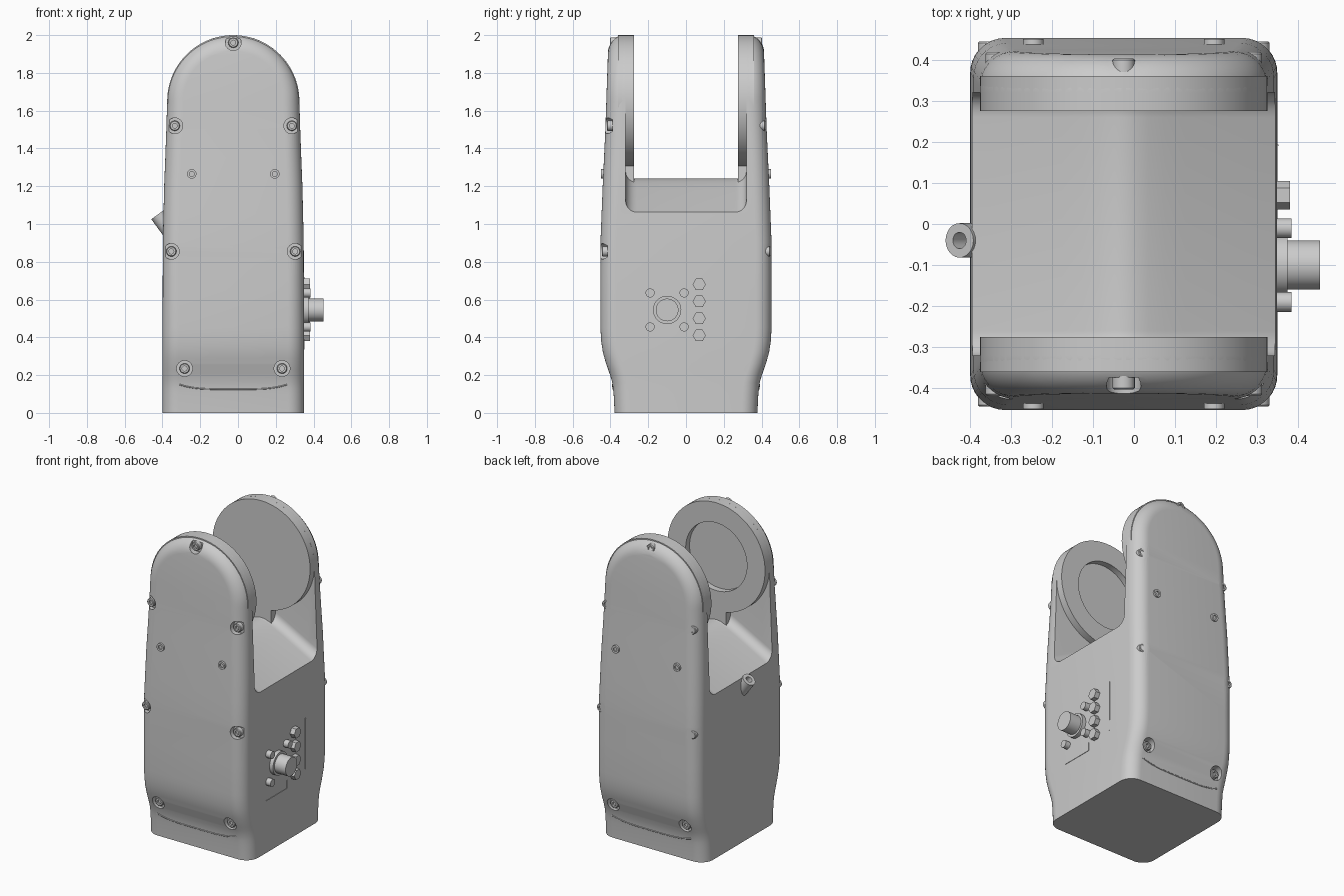
import bpy, bmesh, math
from mathutils import Vector

if bpy.data.objects.get("Cube"):
    bpy.data.objects.remove(bpy.data.objects["Cube"])

grey = bpy.data.materials.new("housing grey")
grey.use_nodes = True
GREY = (0.6, 0.6, 0.6, 1)
grey.diffuse_color = GREY
grey.node_tree.nodes["Principled BSDF"].inputs["Base Color"].default_value = GREY

CX = -0.025           # middle of the housing in x
PIVOT, R = 1.65, 0.35  # arch centre height and radius


def make(name, bm):
    bmesh.ops.recalc_face_normals(bm, faces=bm.faces)
    mesh = bpy.data.meshes.new(name)
    bm.to_mesh(mesh)
    bm.free()
    mesh.materials.append(grey)
    ob = bpy.data.objects.new(name, mesh)
    bpy.context.collection.objects.link(ob)
    return ob


def activate(ob):
    bpy.ops.object.select_all(action='DESELECT')
    ob.select_set(True)
    bpy.context.view_layer.objects.active = ob


def smooth(ob):
    activate(ob)
    bpy.ops.object.shade_smooth_by_angle(angle=math.radians(35))
    return ob


def loft(name, rings):
    bm = bmesh.new()
    rows = [[bm.verts.new(p) for p in ring] for ring in rings]
    n = len(rows[0])
    for a, b in zip(rows, rows[1:]):
        for i in range(n):
            j = (i + 1) % n
            bm.faces.new((a[i], a[j], b[j], b[i]))
    bm.faces.new(rows[0])
    bm.faces.new(rows[-1])
    return make(name, bm)


def lathe(name, profile, origin, axis, segs=24):
    """Spin (radius, height) points round an axis; zero-radius ends close it."""
    bm = bmesh.new()
    verts = [bm.verts.new((r, 0, h)) for r, h in profile]
    edges = [bm.edges.new(e) for e in zip(verts, verts[1:])]
    bmesh.ops.spin(bm, geom=verts + edges, cent=(0, 0, 0), axis=(0, 0, 1),
                   angle=2 * math.pi, steps=segs)
    bmesh.ops.remove_doubles(bm, verts=bm.verts, dist=1e-5)
    turn = Vector(axis).normalized().to_track_quat('Z', 'Y').to_matrix()
    for v in bm.verts:
        v.co = turn @ v.co + Vector(origin)
    return smooth(make(name, bm))


def rod(name, r, length, origin, axis, segs=24):
    return lathe(name, [(0, 0), (r, 0), (r, length), (0, length)], origin, axis, segs)


def box(name, lo, hi):
    bm = bmesh.new()
    bmesh.ops.create_cube(bm, size=1)
    for v in bm.verts:
        v.co = [l + (h - l) * (c + 0.5) for l, h, c in zip(lo, hi, v.co)]
    return make(name, bm)


def lerp(table, z):
    for (z0, v0), (z1, v1) in zip(table, table[1:]):
        if z <= z1:
            return v0 + (v1 - v0) * (z - z0) / (z1 - z0)
    return table[-1][1]


# Half depth and half width of the housing by height
DEPTH = [(0, .378), (.1, .383), (.16, .39), (.2, .402), (.26, .423), (.32, .44),
         (.38, .449), (.45, .453), (.9, .453), (1.2, .441), (1.5, .427), (2, .41)]
WIDTH = [(0, .375), (.9, .373), (1.2, .366), (1.45, .356), (PIVOT, R)]


def ring(z, fillet=0.085, steps=9):
    b, h = lerp(DEPTH, z), z - PIVOT
    limit = math.pi / 2
    if h > 0 and R - h < fillet:
        limit = math.acos(1 - (R - h) / fillet)
    quarter = []
    for i in range(steps + 1):
        t = limit * i / steps
        inset = fillet * (1 - math.cos(t))
        if h > 0:
            x = math.sqrt(max((R - inset) ** 2 - h * h, 1e-7))
        else:
            x = lerp(WIDTH, z) - inset
        quarter.append((x, b - fillet * (1 - math.sin(t))))
    half = quarter + [(-x, y) for x, y in reversed(quarter)]
    return [(CX + x, y, z) for x, y in half] + [(CX + x, -y, z) for x, y in reversed(half)]


# Housing shell with two arched arms
heights = sorted({z for z, _ in DEPTH[:-1]} | {.13, .23, .29, .35, .415, .65, 1.05, 1.35, 1.6})
heights += [PIVOT + R * math.sin(math.radians(a)) for a in range(0, 87, 4)] + [PIVOT + R * .9993]
housing = loft("housing", [ring(z) for z in heights])


# Yoke opening with a ridged floor and filleted sides
def gap_section(x, r=0.06, wall=0.32):
    u = x - CX
    floor = 1.24 - 0.55 * (math.hypot(u, 0.05) - 0.05)
    side = [(wall, 2.3)]
    for i in range(7):
        t = math.pi / 2 * i / 6
        side.append((wall - r + r * math.cos(t), floor + r - r * math.sin(t)))
    return [(x, y, z) for y, z in side] + [(x, -y, z) for y, z in reversed(side)]


cutters = [loft("gap_cutter", [gap_section(CX + u / 100) for u in
                               (-60, -30, -15, -10, -6, -3, 0, 3, 6, 10, 15, 30, 60)])]
cutters.append(rod("base_opening_cutter", 0.265, 0.2, (CX, 0, -0.1), (0, 0, 1), 48))
cutters.append(rod("base_pin_cutter", 0.018, 0.1, (0.3, -0.32, -0.05), (0, 0, 1)))

# Screws in open pockets, and small bosses, on both faces
SCREWS = [(0, 1.96)] + [(s * x, z) for s in (-1, 1)
                        for x, z in ((.31, 1.52), (.328, .855), (.258, .235))]
for face, s in (("front", -1), ("back", 1)):
    for dx, z in SCREWS:
        seat = lerp(DEPTH, z) - 0.038
        cutters.append(rod("pocket_cutter", 0.042, 0.2, (CX + dx, s * seat, z), (0, s, 0)))
        lathe(face + "_screw", [(0, -.01), (.027, -.01), (.027, .026), (.023, .03),
                                (.013, .03), (.013, .018), (0, .018)],
              (CX + dx, s * seat, z), (0, s, 0))
    for dx in (-0.22, 0.22):
        lathe(face + "_boss", [(0, -.02), (.025, -.02), (.025, .012), (.013, .012),
                               (.013, .004), (0, .004)],
              (CX + dx, s * 0.438, 1.265), (0, s, 0))

for c in cutters:
    c.hide_render = True
    mod = housing.modifiers.new("cut", 'BOOLEAN')
    mod.operation, mod.solver, mod.object = 'DIFFERENCE', 'EXACT', c
    activate(housing)
    bpy.ops.object.modifier_apply(modifier=mod.name)
for c in cutters:
    bpy.data.objects.remove(c)
smooth(housing)

# Pivot discs inside the arms; the front one has a round recess
lathe("back_pivot_disc", [(0, 0), (R, 0), (R, .085), (0, .085)],
      (CX, 0.36, PIVOT), (0, -1, 0), 72)
lathe("front_pivot_disc", [(0, 0), (R, 0), (R, .085), (.22, .085), (.22, .045), (0, .045)],
      (CX, -0.36, PIVOT), (0, 1, 0), 72)

# Necks joining the discs to the ridge of the floor
for face, s in (("front", -1), ("back", 1)):
    y0, y1 = sorted((s * 0.276, s * 0.34))
    box(face + "_disc_neck", (CX - 0.07, y0, 1.17), (CX + 0.07, y1, 1.34))

# Curved seam low on each face
for face, s in (("front", -1), ("back", 1)):
    curve = bpy.data.curves.new(face + "_seam", 'CURVE')
    curve.dimensions, curve.bevel_depth, curve.bevel_resolution = '3D', 0.004, 1
    line = curve.splines.new('POLY')
    line.points.add(16)
    for i, p in enumerate(line.points):
        u = i / 8 - 1
        z = 0.125 + 0.025 * u ** 4
        p.co = (CX + 0.285 * u, s * (lerp(DEPTH, z) - 0.001), z, 1)
    curve.materials.append(grey)
    bpy.context.collection.objects.link(bpy.data.objects.new(face + "_seam", curve))

# Control knob, studs and hex buttons on the left side
SIDE, KY, KZ = 0.34, -0.1, 0.545
lathe("control_knob", [(0, 0), (.075, 0), (.075, .034), (.06, .034), (.06, .113), (0, .113)],
      (SIDE, KY, KZ), (1, 0, 0), 32)
for dy in (-0.09, 0.09):
    for dz in (-0.09, 0.09):
        rod("knob_stud", 0.024, 0.043, (SIDE, KY + dy, KZ + dz), (1, 0, 0))
for i in range(4):
    rod("hex_button", 0.035, 0.04, (SIDE, 0.07, 0.41 + 0.09 * i), (1, 0, 0), 6)

# Thin marker lines round the controls
for y0, y1, z0, z1 in ((.19, .194, .39, .72), (-.21, 0, .335, .339), (0, .004, .335, .39)):
    box("panel_line", (SIDE + 0.007, y0, z0), (SIDE + 0.012, y1, z1))

# Tilted cable eyelet on the right side
tilt = Vector((-0.59, 0, 0.81))
lathe("cable_eyelet", [(0, -.2), (.042, -.2), (.042, 0), (.02, 0), (.02, -.08), (0, -.08)],
      (-0.425, -0.04, 1.05), tilt)
